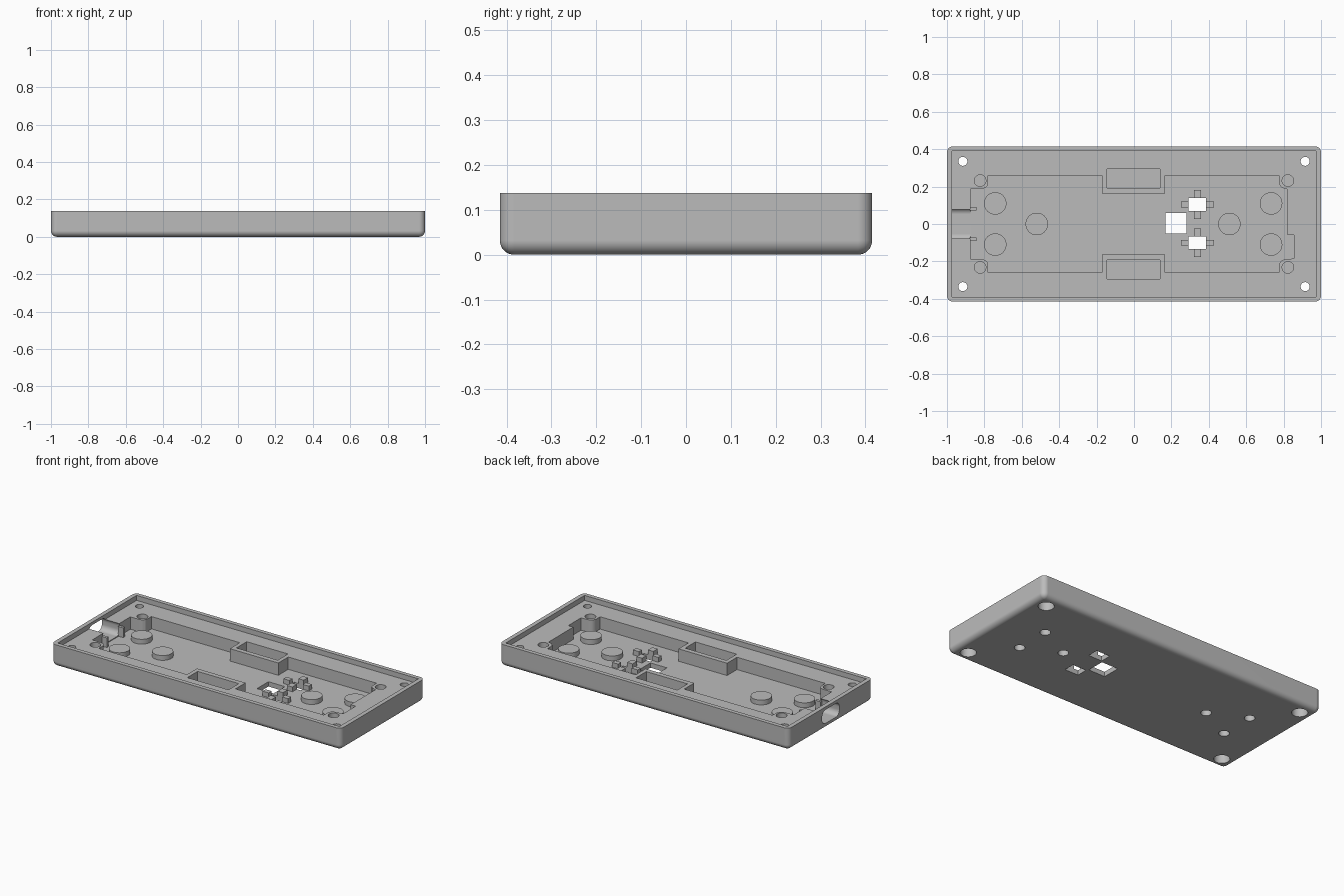
import bpy, bmesh, math

if "Cube" in bpy.data.objects:
    bpy.data.objects.remove(bpy.data.objects["Cube"])

L, W, H = 1.0, 0.415, 0.138        # half length, half width, height
SHELF, FLOOR = 0.107, 0.03         # rim step and inner floor levels

grey = bpy.data.materials.new("grey plastic")
grey.diffuse_color = (0.5, 0.5, 0.5, 1)
grey.use_nodes = True
grey.node_tree.nodes["Principled BSDF"].inputs["Base Color"].default_value = grey.diffuse_color


def make(name, bm):
    bmesh.ops.recalc_face_normals(bm, faces=bm.faces)
    me = bpy.data.meshes.new(name)
    bm.to_mesh(me)
    bm.free()
    me.materials.append(grey)
    ob = bpy.data.objects.new(name, me)
    bpy.context.collection.objects.link(ob)
    return ob


def prism(name, pts, z0, z1):
    bm = bmesh.new()
    face = bm.faces.new([bm.verts.new((x, y, z0)) for x, y in pts])
    ext = bmesh.ops.extrude_face_region(bm, geom=[face])["geom"]
    for v in ext:
        if isinstance(v, bmesh.types.BMVert):
            v.co.z = z1
    return make(name, bm)


def box(name, x0, x1, y0, y1, z0, z1):
    return prism(name, [(x0, y0), (x1, y0), (x1, y1), (x0, y1)], z0, z1)


def disc(name, x, y, r, z0, z1, n=32):
    ring = [(x + r * math.cos(2 * math.pi * i / n),
             y + r * math.sin(2 * math.pi * i / n)) for i in range(n)]
    return prism(name, ring, z0, z1)


def combine(body, other, op="DIFFERENCE"):
    mod = body.modifiers.new("cut", "BOOLEAN")
    mod.operation, mod.solver, mod.object = op, "EXACT", other
    with bpy.context.temp_override(object=body, active_object=body):
        bpy.ops.object.modifier_apply(modifier=mod.name)
    bpy.data.objects.remove(other)


# case shell: rounded vertical corners and rounded underside
bm = bmesh.new()
bmesh.ops.create_cube(bm, size=1)
for v in bm.verts:
    v.co = (v.co.x * 2 * L, v.co.y * 2 * W, (v.co.z + 0.5) * H)
soft = [e for e in bm.edges if min(v.co.z for v in e.verts) < 0.01]
bmesh.ops.bevel(bm, geom=soft, offset=0.032, segments=8, profile=0.5, affect="EDGES")
case = make("case", bm)

# rim recess, then the deep cavity
combine(case, box("rim_cut", -0.973, 0.973, -0.389, 0.389, SHELF, 0.3))
left = [(-0.17, 0.162), (-0.17, 0.26), (-0.78, 0.26), (-0.78, 0.222),
        (-0.784, 0.205), (-0.796, 0.193), (-0.815, 0.188), (-0.875, 0.188)]
right = [(0.855, -0.185), (0.81, -0.188), (0.792, -0.193), (0.78, -0.205),
         (0.775, -0.222), (0.775, -0.26), (0.165, -0.26), (0.165, -0.162)]
upper_right = [(0.82, y * -1) if x > 0.83 else (x, -y) for x, y in right]
outline = (left + [(x, -y) for x, y in reversed(left)] + list(reversed(right))
           + [(0.855, -0.06), (0.82, -0.06)] + upper_right)
combine(case, prism("cavity_cut", outline, FLOOR, 0.3))

# clip pockets in the two side blocks
for s in (-1, 1):
    y0, y1 = sorted((s * 0.192, s * 0.293))
    combine(case, box("pocket_cut", -0.145, 0.14, y0, y1, FLOOR + 0.005, 0.3))

# round pads on the floor with blind holes below
pads = [(-0.742, 0.11), (-0.742, -0.11), (-0.52, 0), (0.51, 0), (0.733, 0.11), (0.733, -0.11)]
for x, y in pads:
    combine(case, disc("pad", x, y, 0.06, FLOOR - 0.01, 0.06), "UNION")
for x, y in pads:
    combine(case, disc("pad_hole", x, y, 0.03, -0.1, 0.042))

# corner screw holes with counterbores, and board screw holes
for sx in (-1, 1):
    for sy in (-1, 1):
        combine(case, disc("bore", sx * 0.915, sy * 0.335, 0.045, -0.1, 0.06))
        combine(case, disc("screw", sx * 0.915, sy * 0.335, 0.024, 0.02, 0.3))
        combine(case, disc("board_screw", sx * 0.823, sy * 0.232, 0.031, 0.045, 0.3))

# rounded cable opening through the left end
r, slot = 0.033, []
for cy, cz, a in ((0.052, 0.087, 0), (-0.052, 0.087, 90), (-0.052, 0.068, 180), (0.052, 0.068, 270)):
    for i in range(7):
        t = math.radians(a + i * 15)
        slot.append((cy + r * math.cos(t), cz + r * math.sin(t)))
bm = bmesh.new()
face = bm.faces.new([bm.verts.new((-1.1, y, z)) for y, z in slot])
for v in bmesh.ops.extrude_face_region(bm, geom=[face])["geom"]:
    if isinstance(v, bmesh.types.BMVert):
        v.co.x = -0.85
combine(case, make("cable_cut", bm))

# square window and two small button windows
combine(case, box("window_cut", 0.168, 0.282, -0.052, 0.06, -0.1, 0.2))
for y in (0.104, -0.1):
    combine(case, box("button_cut", 0.292, 0.385, y - 0.034, y + 0.034, -0.1, 0.2))

parts = [case]
# cross shaped guide ribs round each button window
for y in (0.104, -0.1):
    for s in (-1, 1):
        x0, x1 = sorted((0.3385 + s * 0.0465, 0.3385 + s * 0.088))
        parts.append(box("button_rib", x0, x1, y - 0.015, y + 0.015, FLOOR - 0.01, 0.06))
        y0, y1 = sorted((y + s * 0.034, y + s * 0.077))
        parts.append(box("button_rib", 0.32, 0.357, y0, y1, FLOOR - 0.01, 0.06))

# small tabs beside the cable opening
for s in (-1, 1):
    y0, y1 = sorted((s * 0.072, s * 0.09))
    parts.append(box("cable_tab", -0.88, -0.843, y0, y1, FLOOR - 0.01, 0.09))

# smooth shading with sharp edges kept
for ob in parts:
    ob.select_set(True)
bpy.context.view_layer.objects.active = case
bpy.ops.object.shade_smooth_by_angle(angle=math.radians(30))
case.modifiers.new("flat_normals", "WEIGHTED_NORMAL").keep_sharp = True
